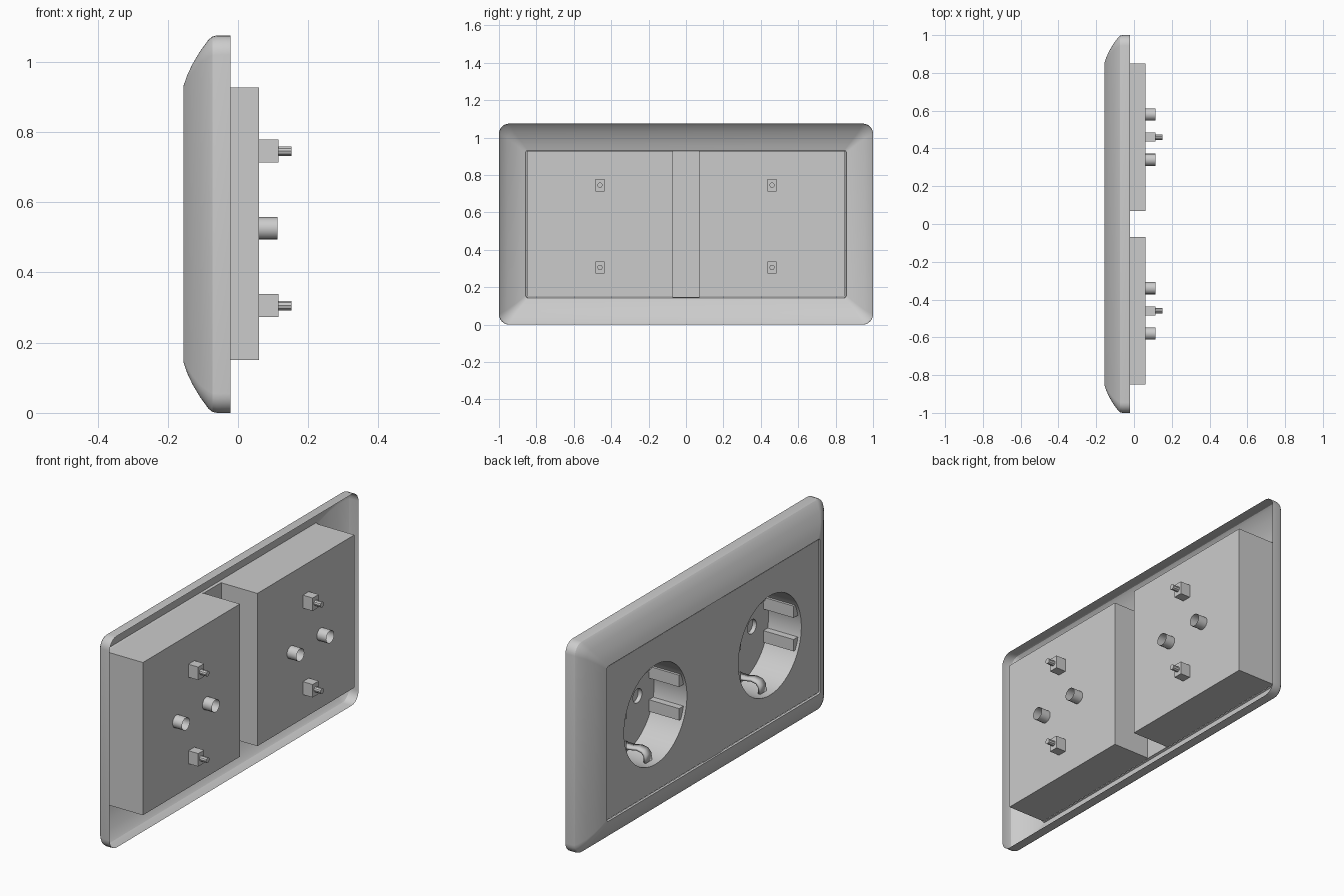
import bpy, bmesh, math
from mathutils import Matrix, Vector

if "Cube" in bpy.data.objects:
    bpy.data.objects.remove(bpy.data.objects["Cube"])

MID = 0.5375          # height of the plate centre
FACE = -0.15          # front plane of the socket inserts
FLOOR = 0.035         # bottom of the round wells
BACK = 0.06           # rear plane of the insert boxes

grey = bpy.data.materials.new("light_grey_plastic")
grey.use_nodes = True
grey.diffuse_color = (0.6, 0.6, 0.6, 1)
grey.node_tree.nodes["Principled BSDF"].inputs["Base Color"].default_value = (0.6, 0.6, 0.6, 1)


def finish(name, bm, angle=30):
    bmesh.ops.recalc_face_normals(bm, faces=bm.faces)
    mesh = bpy.data.meshes.new(name)
    bm.to_mesh(mesh)
    bm.free()
    mesh.materials.append(grey)
    obj = bpy.data.objects.new(name, mesh)
    bpy.context.collection.objects.link(obj)
    smooth(obj, angle)
    return obj


def smooth(obj, angle=30):
    bpy.ops.object.select_all(action='DESELECT')
    obj.select_set(True)
    bpy.context.view_layer.objects.active = obj
    bpy.ops.object.shade_smooth_by_angle(angle=math.radians(angle))


def box(name, lo, hi):
    bm = bmesh.new()
    lo, hi = Vector(lo), Vector(hi)
    size = Matrix.Diagonal((*(hi - lo), 1))
    bmesh.ops.create_cube(bm, size=1, matrix=Matrix.Translation((lo + hi) / 2) @ size)
    return finish(name, bm)


def rod(name, x0, x1, y, z, r, sides, caps=True):
    bm = bmesh.new()
    place = Matrix.Translation(((x0 + x1) / 2, y, z)) @ Matrix.Rotation(math.pi / 2, 4, 'Y')
    bmesh.ops.create_cone(bm, cap_ends=caps, segments=sides, radius1=r, radius2=r,
                          depth=x1 - x0, matrix=place)
    return finish(name, bm)


def cut(obj, cutters):
    for c in cutters:
        mod = obj.modifiers.new("cut", 'BOOLEAN')
        mod.operation, mod.solver, mod.object = 'DIFFERENCE', 'EXACT', c
    graph = bpy.context.evaluated_depsgraph_get()
    mesh = bpy.data.meshes.new_from_object(obj.evaluated_get(graph))
    obj.modifiers.clear()
    obj.data = mesh
    for c in cutters:
        bpy.data.objects.remove(c)
    smooth(obj)


def rounded_ring(bm, x, inset, r, steps=6):
    """Ring of vertices along a rounded rectangle in the y-z plane."""
    hy, hz = 1 - inset - r, MID - inset - r
    ring = []
    for k, (sy, sz) in enumerate([(1, 1), (-1, 1), (-1, -1), (1, -1)]):
        for i in range(steps + 1):
            a = math.pi / 2 * (k + i / steps)
            ring.append(bm.verts.new((x, sy * hy + r * math.cos(a),
                                      MID + sz * hz + r * math.sin(a))))
    return ring


# Cover frame: thin hollow shell lofted from the rear rim to the opening
bm = bmesh.new()
profile = [(-0.022, 0, 0.055), (-0.06, 0, 0.055), (-0.073, 0.003, 0.053),
           (-0.084, 0.012, 0.05), (-0.108, 0.045, 0.035), (-0.13, 0.082, 0.025),
           (-0.145, 0.114, 0.018), (-0.155, 0.143, 0.012), (-0.146, 0.146, 0.01)]
rings = [rounded_ring(bm, *p) for p in profile]
for a, b in zip(rings, rings[1:]):
    for i in range(len(a)):
        j = (i + 1) % len(a)
        bm.faces.new((a[i], a[j], b[j], b[i]))
finish("cover_frame", bm, 25)

# Bar of the frame between the two inserts
box("frame_centre_bar", (FACE + 0.0005, -0.073, 0.146), (FACE + 0.008, 0.073, 0.929))

for side, tag in ((1, "left"), (-1, "right")):
    cy = side * 0.46

    # Insert box with round well and pin pockets
    body = box(f"{tag}_insert", (FACE, cy - 0.39, 0.15), (BACK, cy + 0.39, 0.927))
    well = rod("well_cutter", FACE - 0.05, FLOOR, cy, MID, 0.253, 64)
    pockets = [rod("pin_cutter", FLOOR - 0.02, BACK - 0.004, cy + d, MID, 0.036, 24)
               for d in (-0.12, 0.12)]
    cut(body, [well] + pockets)

    for d, end in ((-1, "a"), (1, "b")):
        # Open contact tube behind each pin pocket
        rod(f"{tag}_contact_tube_{end}", BACK, 0.113, cy + d * 0.12, MID - 0.012, 0.032, 16, False)

        # Guide ribs on the well wall
        for v, lvl in ((-1, "lower"), (1, "upper")):
            z0, z1 = sorted((MID + v * 0.055, MID + v * 0.115))
            y0, y1 = sorted((cy + d * 0.212, cy + d * 0.25))
            box(f"{tag}_{lvl}_guide_rib_{end}", (FACE + 0.015, y0, z0), (FLOOR, y1, z1))

        # Terminal block and screw pin on the rear
        zc = MID - 0.012 + d * 0.22
        box(f"{tag}_terminal_block_{end}", (BACK, cy - 0.024, zc - 0.033),
            (0.115, cy + 0.024, zc + 0.033))
        rod(f"{tag}_terminal_pin_{end}", 0.115, 0.152, cy, zc, 0.014, 10)

        # Bent earth clip in the well, a folded strip of metal
        path = [(FLOOR, 0.2), (-0.02, 0.2), (-0.06, 0.192), (-0.09, 0.198),
                (-0.105, 0.215), (-0.108, 0.25)]
        bm = bmesh.new()
        rows = [[bm.verts.new((x, cy + w, MID + d * r)) for w in (-0.025, 0.025)]
                for x, r in path]
        for a, b in zip(rows, rows[1:]):
            bm.faces.new((a[0], a[1], b[1], b[0]))
        clip = finish(f"{tag}_earth_clip_{end}", bm)
        solid = clip.modifiers.new("thickness", 'SOLIDIFY')
        solid.thickness, solid.offset = 0.012, 0
